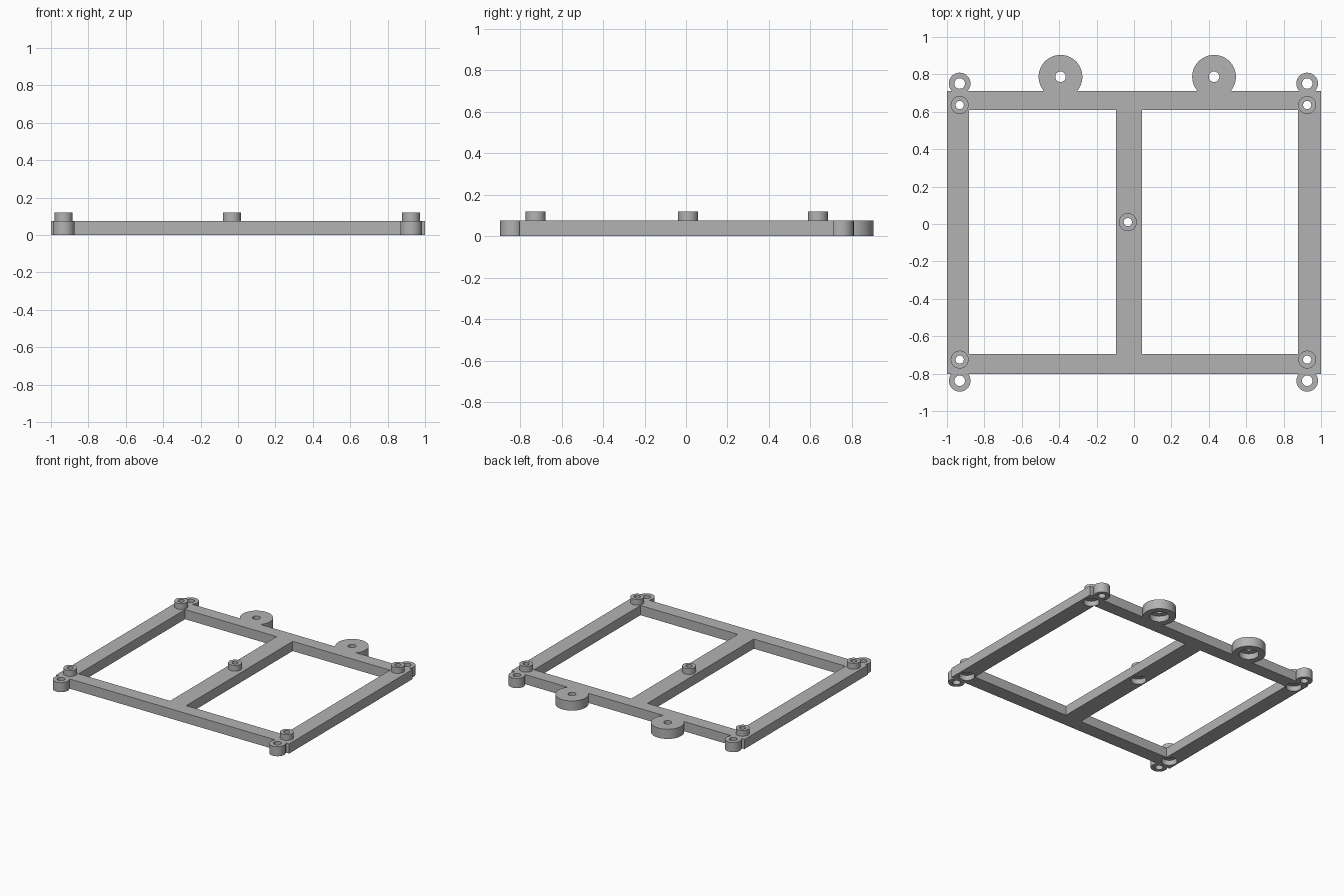
import bpy

cube = bpy.data.objects.get("Cube")
if cube:
    bpy.data.objects.remove(cube, do_unlink=True)

PLATE, TOP = 0.075, 0.12

grey = bpy.data.materials.new("plain grey")
grey.use_nodes = True
grey.diffuse_color = (0.45, 0.45, 0.45, 1)
grey.node_tree.nodes["Principled BSDF"].inputs["Base Color"].default_value = (0.45, 0.45, 0.45, 1)


def box(name, x0, x1, y0, y1, z0, z1):
    bpy.ops.mesh.primitive_cube_add(size=1, location=((x0 + x1) / 2, (y0 + y1) / 2, (z0 + z1) / 2))
    ob = bpy.context.object
    ob.name = name
    ob.scale = (x1 - x0, y1 - y0, z1 - z0)
    bpy.ops.object.transform_apply(location=True, scale=True)
    ob.data.materials.append(grey)
    return ob


def cylinder(name, centre, radius, z0, z1):
    bpy.ops.mesh.primitive_cylinder_add(vertices=48, radius=radius, depth=z1 - z0,
                                        location=(*centre, (z0 + z1) / 2))
    ob = bpy.context.object
    ob.name = name
    bpy.ops.object.transform_apply(location=True)
    ob.data.materials.append(grey)
    return ob


def combine(target, tool, operation):
    mod = target.modifiers.new(operation, "BOOLEAN")
    mod.operation, mod.solver, mod.object = operation, "EXACT", tool
    tool.hide_render = True
    bpy.context.view_layer.objects.active = target
    bpy.ops.object.modifier_apply(modifier=mod.name)
    bpy.data.objects.remove(tool, do_unlink=True)


def drill(target, centre, radius, z0=-0.1, z1=0.3):
    combine(target, cylinder("drill", centre, radius, z0, z1), "DIFFERENCE")


def finish(ob):
    bpy.ops.object.select_all(action="DESELECT")
    ob.select_set(True)
    bpy.context.view_layer.objects.active = ob
    bpy.ops.object.shade_smooth_by_angle(angle=0.5)


# Rectangular frame with a central crossbar
frame = box("frame", -1, 1, -0.802, 0.711, 0, PLATE)
for x0, x1 in ((-0.881, -0.096), (0.042, 0.877)):
    combine(frame, box("window", x0, x1, -0.695, 0.61, -0.1, 0.3), "DIFFERENCE")

# Corner ears and large rear mounting ears
corner_ears = [(x, y) for x in (-0.932, 0.926) for y in (-0.838, 0.751)]
rear_ears = [(-0.393, 0.787), (0.428, 0.787)]
for centres, radius in ((corner_ears, 0.058), (rear_ears, 0.117)):
    for c in centres:
        combine(frame, cylinder("ear", c, radius, 0, PLATE), "UNION")
        drill(frame, c, 0.028)
for c in rear_ears:
    drill(frame, c, 0.07, -0.1, 0.045)

# Raised standoffs, with screw-head recesses underneath
standoffs = {"back_left": (0.926, 0.636), "back_right": (-0.932, 0.636),
             "front_left": (0.926, -0.725), "front_right": (-0.932, -0.725),
             "centre": (-0.033, 0.01)}
for place, c in standoffs.items():
    drill(frame, c, 0.022)
    drill(frame, c, 0.055, -0.1, 0.04)
    post = cylinder(place + "_standoff", c, 0.048, PLATE, TOP)
    drill(post, c, 0.022)
    finish(post)
finish(frame)
